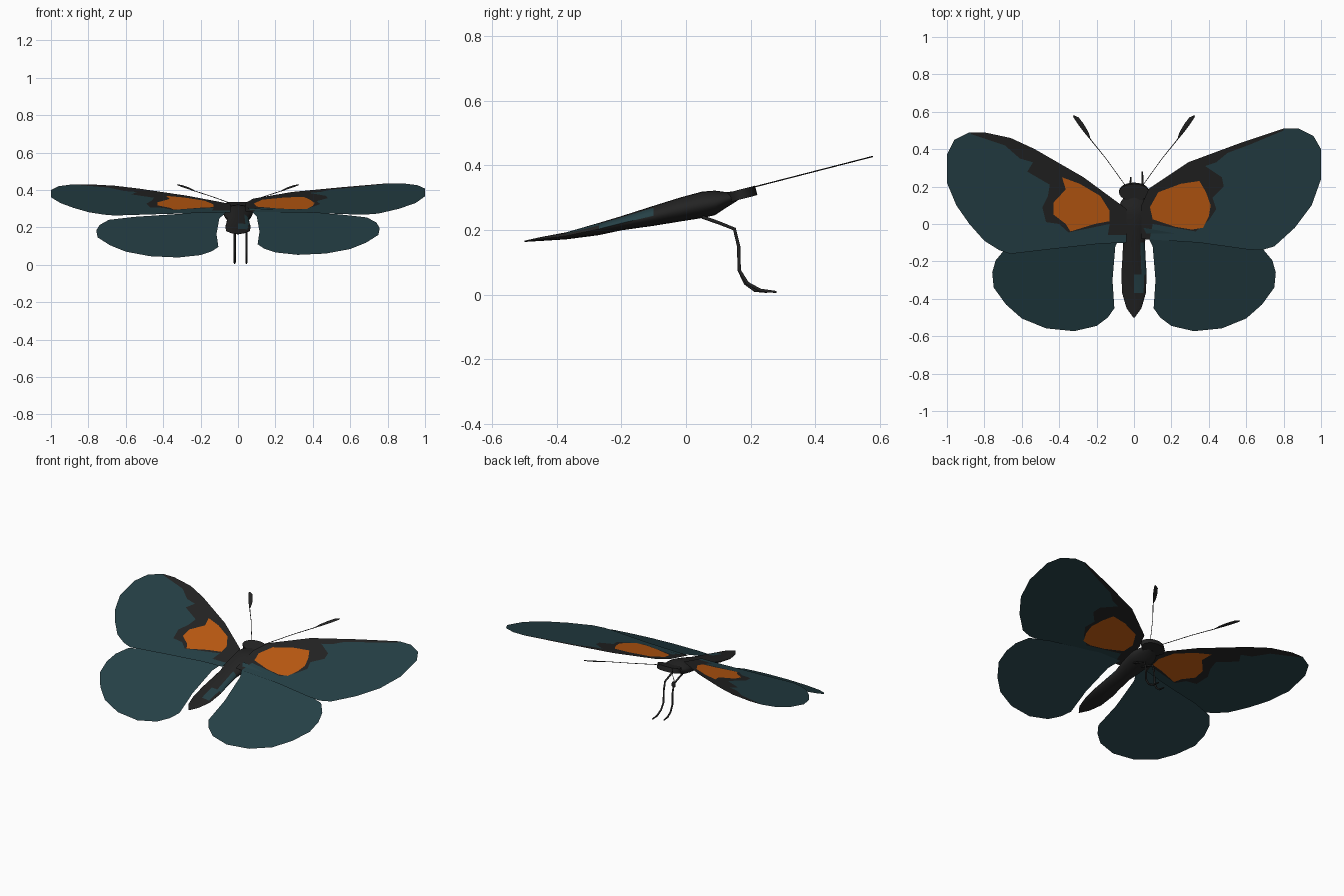
import bpy
import bmesh
import math
from mathutils import Vector
from mathutils.geometry import delaunay_2d_cdt, area_tri

cube = bpy.data.objects.get("Cube")
if cube:
    bpy.data.objects.remove(cube, do_unlink=True)


def make_material(name, colour):
    material = bpy.data.materials.new(name)
    material.use_nodes = True
    material.diffuse_color = (*colour, 1)
    shader = material.node_tree.nodes["Principled BSDF"]
    shader.inputs["Base Color"].default_value = (*colour, 1)
    shader.inputs["Roughness"].default_value = 0.9
    return material


TEAL = make_material("dark teal", (0.019, 0.052, 0.062))
BLACK = make_material("soft black", (0.017, 0.017, 0.017))
ORANGE = make_material("burnt orange", (0.52, 0.105, 0.006))


def link_object(name, mesh, materials):
    obj = bpy.data.objects.new(name, mesh)
    bpy.context.collection.objects.link(obj)
    for material in materials:
        mesh.materials.append(material)
    return obj


def smooth(obj):
    bpy.ops.object.select_all(action="DESELECT")
    obj.select_set(True)
    bpy.context.view_layer.objects.active = obj
    bpy.ops.object.shade_smooth_by_angle(angle=math.radians(40))


def counter_clockwise(points):
    pairs = zip(points, points[1:] + points[:1])
    area = sum(a.x * b.y - b.x * a.y for a, b in pairs)
    return points if area > 0 else points[::-1]


def make_wing(name, side, height, slope, regions):
    """Flat sheet: the first region is the outline, later ones are cut into it
    and take the next material."""
    coords, loops = [], []
    for region in regions:
        points = counter_clockwise([Vector((side * x, y)) for x, y in region])
        loops.append(list(range(len(coords), len(coords) + len(points))))
        coords += points
    verts, _, faces, _, _, origins = delaunay_2d_cdt(coords, [], loops, 1, 1e-5)
    kept = [(f, max(o)) for f, o in zip(faces, origins) if 0 in o]
    mesh = bpy.data.meshes.new(name)
    mesh.from_pydata([(v.x, v.y, height + slope * v.y) for v in verts],
                     [], [f for f, _ in kept])
    link_object(name, mesh, [TEAL, BLACK, ORANGE])
    for polygon, (_, index) in zip(mesh.polygons, kept):
        polygon.material_index = index
    bm = bmesh.new()
    bm.from_mesh(mesh)
    loose = [v for v in bm.verts if not v.link_faces]
    bmesh.ops.delete(bm, geom=loose, context="VERTS")
    bm.to_mesh(mesh)
    bm.free()


def make_loft(name, sections, sides, rule=None):
    """Elliptical rings (x, y, z, half width, half height) joined along y."""
    bm = bmesh.new()
    rings = []
    for x, y, z, wide, high in sections:
        angles = [math.tau * i / sides for i in range(sides)]
        rings.append([bm.verts.new((x + wide * math.cos(a), y, z + high * math.sin(a)))
                      for a in angles])
    for low, top in zip(rings, rings[1:]):
        for i in range(sides):
            j = (i + 1) % sides
            bm.faces.new((low[i], low[j], top[j], top[i]))
    bm.faces.new(rings[0])
    bm.faces.new(rings[-1])
    bmesh.ops.recalc_face_normals(bm, faces=bm.faces[:])
    bm.normal_update()
    if rule:
        for face in bm.faces:
            face.material_index = int(rule(face.calc_center_median(), face.normal))
    mesh = bpy.data.meshes.new(name)
    bm.to_mesh(mesh)
    bm.free()
    smooth(link_object(name, mesh, [BLACK, TEAL]))


# Forewings: outline, dark shoulder, orange patch
right_fore = [
    [(.04, .1), (.08, .19), (.29, .33), (.56, .43), (.8, .51), (.88, .51),
     (.96, .47), (1, .4), (1, .24), (.95, .1), (.86, -.02), (.75, -.12),
     (.68, -.14), (.6, -.135), (.35, -.1), (.04, -.08)],
    [(0, .2), (.28, .36), (.8, .54), (.8, .5), (.62, .425), (.5, .38),
     (.44, .33), (.38, .31), (.47, .25), (.48, .2), (.42, .14), (.44, .08),
     (.4, .02), (.33, -.04), (.1, 0), (.08, -.1), (0, -.1)],
    [(.085, .09), (.13, .17), (.25, .215), (.35, .23), (.385, .17),
     (.41, .1), (.4, .04), (.37, -.02), (.31, -.03), (.22, -.015), (.1, .025)],
]
left_fore = [
    [(.04, .08), (.08, .11), (.27, .25), (.53, .4), (.66, .46), (.8, .49),
     (.88, .49), (.96, .45), (1, .37), (1, .22), (.95, .1), (.88, 0),
     (.8, -.09), (.72, -.14), (.66, -.16), (.45, -.135), (.18, -.105), (.04, -.1)],
    [(0, .12), (.27, .29), (.66, .5), (.88, .52), (.87, .48), (.69, .42),
     (.61, .35), (.54, .33), (.57, .28), (.45, .21), (.46, .15), (.49, .09),
     (.47, .01), (.4, 0), (.35, -.045), (.13, 0), (.14, -.06), (0, -.06)],
    [(.13, .07), (.18, .15), (.29, .215), (.385, .25), (.365, .185),
     (.43, .115), (.43, .05), (.365, 0), (.34, -.04), (.21, 0), (.13, .015)],
]
make_wing("left_forewing", 1, .305, .257, right_fore)
make_wing("right_forewing", -1, .305, .257, left_fore)

# Hindwings
hind = [(.05, -.02), (.1, -.12), (.115, -.3), (.105, -.45), (.14, -.5),
        (.2, -.545), (.32, -.573), (.47, -.558), (.6, -.505), (.685, -.43),
        (.75, -.34), (.758, -.26), (.74, -.195), (.69, -.135), (.55, -.1), (.3, -.065)]
make_wing("left_hindwing", 1, .315, .456, [hind])
make_wing("right_hindwing", -1, .303, .46, [hind])


# Thorax and abdomen, with teal scales on the upper abdomen
def teal_scales(centre, normal):
    on_tail = -.4 < centre.y < -.28 and 0 < centre.x < .05
    on_waist = -.25 < centre.y < -.13 and .03 < centre.x
    return normal.z > .2 and (on_tail or on_waist)


make_loft("body", [
    (0, -.5, .165, .004, .002), (0, -.45, .172, .04, .006),
    (0, -.37, .182, .063, .011), (0, -.27, .203, .068, .019),
    (0, -.2, .221, .063, .022), (0, -.1, .244, .058, .031),
    (0, -.02, .263, .072, .037), (0, .05, .278, .08, .041),
    (0, .09, .284, .08, .038), (0, .12, .292, .07, .026),
    (0, .16, .305, .04, .014)], 20, teal_scales)

# Head: a flattened, tilted disc
bpy.ops.mesh.primitive_cylinder_add(vertices=24, radius=1, depth=1, location=(0, .172, .311),
                                    rotation=(math.atan(.257), 0, 0))
head = bpy.context.object
head.name = "head"
head.scale = (.08, .047, .03)
head.data.materials.append(BLACK)
smooth(head)

# Clubbed antennae
stem = [(.035, .19, .002), (.15, .35, .002), (.235, .455, .003), (.255, .49, .012),
        (.285, .535, .016), (.31, .57, .014), (.322, .58, .004)]
for name, side in (("left_antenna", 1), ("right_antenna", -1)):
    make_loft(name, [(side * x, y, .279 + .257 * y, wide, .002)
                     for x, y, wide in stem], 8)

# Legs: slim tubes bent at knee and ankle
leg_path = [(.05, .24), (.1, .223), (.15, .203), (.163, .15), (.165, .075),
            (.19, .035), (.23, .013), (.28, .008)]
for name, x, reach in (("left_leg", .045, 1), ("right_leg", -.018, .75)):
    curve = bpy.data.curves.new(name, "CURVE")
    curve.dimensions = "3D"
    curve.bevel_depth = .006
    curve.bevel_resolution = 1
    curve.use_fill_caps = True
    spline = curve.splines.new("POLY")
    spline.points.add(len(leg_path) - 1)
    for point, (y, z) in zip(spline.points, leg_path):
        if y > .165:
            y = .165 + (y - .165) * reach
        point.co = (x, y, z, 1)
    spline.points[-1].radius = .6
    link_object(name, curve, [BLACK])
